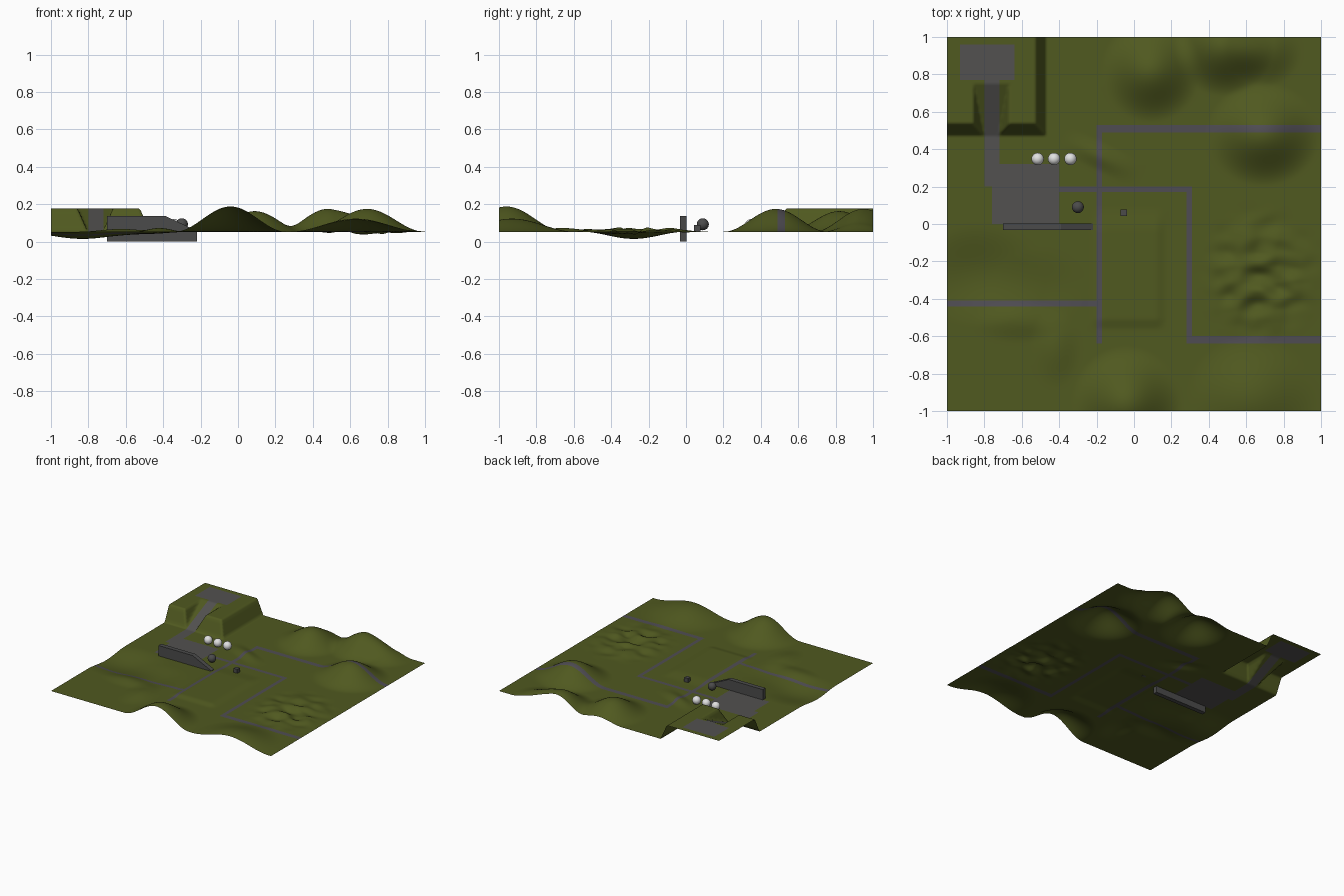
import bpy, bmesh, math
from mathutils import noise, Vector

if "Cube" in bpy.data.objects:
    bpy.data.objects.remove(bpy.data.objects["Cube"])

BASE, N = 0.053, 200


def material(name, rgb):
    m = bpy.data.materials.new(name)
    m.diffuse_color = (*rgb, 1)
    m.use_nodes = True
    m.node_tree.nodes["Principled BSDF"].inputs["Base Color"].default_value = m.diffuse_color
    return m


grass = material("grass green", (0.080, 0.100, 0.014))
road_grey = material("road grey", (0.078, 0.073, 0.085))
pad_grey = material("concrete grey", (0.085, 0.083, 0.080))
dark = material("dark grey", (0.070, 0.070, 0.070))
white = material("off white", (0.75, 0.75, 0.75))


def clamp(v):
    return max(0.0, min(1.0, v))


def smooth(v):
    v = clamp(v)
    return v * v * (3 - 2 * v)


# rounded hills and hollows: x, y, height, radius x, radius y
HILLS = [(-0.04, -0.96, 0.135, 0.30, 0.31), (0.63, -0.93, 0.07, 0.36, 0.34),
         (0.69, 0.48, 0.122, 0.31, 0.28), (0.48, 0.95, 0.122, 0.27, 0.27),
         (0.70, 0.93, 0.05, 0.2, 0.2), (0.09, 0.82, 0.11, 0.27, 0.28),
         (-0.83, -0.28, -0.038, 0.36, 0.28), (-0.5, -0.35, -0.012, 0.25, 0.22),
         (-0.42, -0.66, 0.02, 0.14, 0.22), (-0.62, -0.52, 0.015, 0.25, 0.12)]


def height(x, y):
    z = 0.0
    for cx, cy, h, rx, ry in HILLS:
        d = math.hypot((x - cx) / rx, (y - cy) / ry)
        if d < 1:
            z += h * 0.5 * (1 + math.cos(math.pi * d))
    # low diagonal ridge
    u, v = (x + 0.18) * 0.9 - (y - 0.36) * 0.44, (x + 0.18) * 0.44 + (y - 0.36) * 0.9
    z += 0.018 * smooth(1 - abs(u) / 0.24) * smooth(1 - abs(v) / 0.08)
    # low raised field in the middle
    z += 0.012 * smooth((0.18 - x) / 0.07) * smooth((x + 0.25) / 0.1) \
        * smooth((y + 0.57) / 0.07) * smooth((0.1 - y) / 0.15)
    # rough ground
    w = smooth(1.25 - 1.25 * math.hypot((x - 0.68) / 0.36, (y + 0.27) / 0.40))
    z += w * (0.008 + 0.036 * noise.noise(Vector((x * 9, y * 13, 2.3))))
    # square plateau with a ramp cut into it
    p = clamp((-0.47 - x) / 0.055) * 1.0
    p = min(p, clamp((y - 0.475) / 0.06))
    ramp = clamp((y - 0.47) / 0.28)
    wall = clamp((abs(x + 0.763) - 0.04) / 0.055)
    return BASE + z + 0.125 * min(p, max(ramp, wall))


# painted areas: x0, x1, y0, y1
PADS = [(-0.93, -0.64, 0.77, 0.96), (-0.80, -0.72, 0.20, 0.77), (-0.76, -0.40, 0.0, 0.32)]
ROADS = [(-0.20, -0.17, -0.64, 0.53), (-0.20, 1, 0.49, 0.53), (-0.40, 0.31, 0.17, 0.20),
         (0.28, 0.31, -0.64, 0.20), (0.28, 1, -0.64, -0.60), (-1, -0.17, -0.44, -0.41)]


def inside(c, rects):
    return any(a < c.x < b and s < c.y < t for a, b, s, t in rects)


def add_object(name, bm, mats):
    me = bpy.data.meshes.new(name)
    bm.to_mesh(me)
    bm.free()
    for m in mats:
        me.materials.append(m)
    ob = bpy.data.objects.new(name, me)
    bpy.context.collection.objects.link(ob)
    return ob


# terrain sheet
bm = bmesh.new()
rows = []
for j in range(N + 1):
    y = -1 + 2 * j / N
    rows.append([bm.verts.new((-1 + 2 * i / N, y, height(-1 + 2 * i / N, y)))
                 for i in range(N + 1)])
for j in range(N):
    for i in range(N):
        f = bm.faces.new((rows[j][i], rows[j][i + 1], rows[j + 1][i + 1], rows[j + 1][i]))
        c = f.calc_center_median()
        f.material_index = 2 if inside(c, PADS) else 1 if inside(c, ROADS) else 0
        f.smooth = True
add_object("terrain", bm, [grass, road_grey, pad_grey])

# wall with sloping end
bm = bmesh.new()
prof = [(-0.70, 0), (-0.22, 0), (-0.22, 0.058), (-0.39, 0.138), (-0.70, 0.138)]
face = bm.faces.new([bm.verts.new((x, -0.033, z)) for x, z in prof])
ext = bmesh.ops.extrude_face_region(bm, geom=[face])
bmesh.ops.translate(bm, vec=(0, 0.036, 0),
                    verts=[v for v in ext["geom"] if isinstance(v, bmesh.types.BMVert)])
bmesh.ops.recalc_face_normals(bm, faces=bm.faces)
add_object("wall", bm, [dark])


# balls and crate
def ball(name, loc, r, mat):
    bm = bmesh.new()
    bmesh.ops.create_uvsphere(bm, u_segments=24, v_segments=14, radius=r)
    for f in bm.faces:
        f.smooth = True
    add_object(name, bm, [mat]).location = loc


ball("dark_ball", (-0.30, 0.09, 0.093), 0.032, dark)
for k in range(3):
    ball(f"white_ball_{k + 1}", (-0.515 + 0.0875 * k, 0.348, 0.088), 0.033, white)

bm = bmesh.new()
bmesh.ops.create_cube(bm, size=0.034)
add_object("crate", bm, [dark]).location = (-0.055, 0.06, 0.072)
